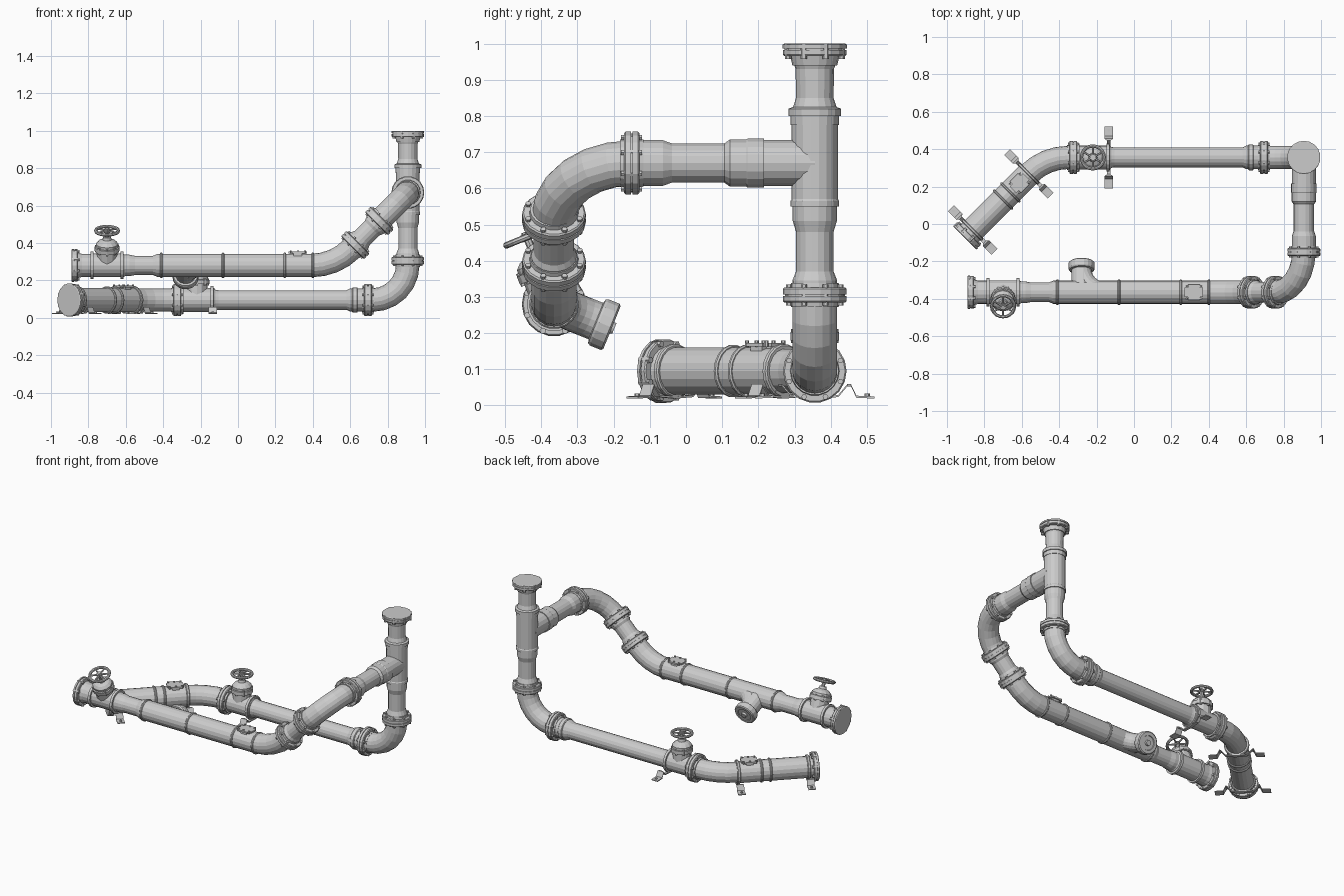
import bpy, bmesh
from math import sin, cos, pi, radians
from mathutils import Vector as V

if "Cube" in bpy.data.objects:
    bpy.data.objects.remove(bpy.data.objects["Cube"])

SIDES = 18
X, Y = 0.908, 0.356          # riser position
LZ, UY, UZ = 0.095, -0.365, 0.28   # lower run height, upper run position
TILT = radians(22)
LEFT, UP = V((-1, 0, 0)), V((0, 0, 1))
DIAG = V((-1, -1, 0)).normalized()
SLOPE = V((-1, 0, -1)).normalized()


def frame(d):
    d = V(d).normalized()
    ref = UP if abs(d.z) < 0.9 else V((1, 0, 0))
    a = ref.cross(d).normalized()
    return d, a, d.cross(a)


def finish(bm, name):
    bmesh.ops.recalc_face_normals(bm, faces=bm.faces)
    me = bpy.data.meshes.new(name)
    bm.to_mesh(me)
    bm.free()
    ob = bpy.data.objects.new(name, me)
    bpy.context.collection.objects.link(ob)
    return ob


def skin(bm, rings, loop=False):
    n = len(rings[0])
    pairs = list(zip(rings, rings[1:] + rings[:1])) if loop else list(zip(rings, rings[1:]))
    for r0, r1 in pairs:
        for i in range(n):
            j = (i + 1) % n
            bm.faces.new((r0[i], r0[j], r1[j], r1[i]))
    if not loop:
        bm.faces.new(rings[0])
        bm.faces.new(rings[-1])


def lathe(bm, o, d, prof, n=SIDES, loop=False):
    # profile of (distance along axis, radius)
    o = V(o)
    d, a, b = frame(d)
    skin(bm, [[bm.verts.new(o + d * t + (a * cos(2 * pi * i / n) + b * sin(2 * pi * i / n)) * r)
               for i in range(n)] for t, r in prof], loop)


def pipe(name, o, d, prof, n=SIDES):
    bm = bmesh.new()
    lathe(bm, o, d, prof, n)
    return finish(bm, name)


def collar(name, o, d, w=0.02, r=0.071):
    pipe(name, o, d, [(-w / 2, r - .004), (-w / 2 + .004, r), (w / 2 - .004, r), (w / 2, r - .004)])


def elbow(name, p, d1, d2, R, r, seg=6):
    p, d1, d2 = V(p), V(d1).normalized(), V(d2).normalized()
    ang = d1.angle(d2)
    nrm = (d2 - d1 * d1.dot(d2)).normalized()
    side, c = d1.cross(nrm), p + nrm * R
    bm, rings = bmesh.new(), []
    for k in range(seg + 1):
        t = ang * k / seg
        rad = -nrm * cos(t) + d1 * sin(t)
        rings.append([bm.verts.new(c + rad * R + (rad * cos(2 * pi * i / SIDES) + side * sin(2 * pi * i / SIDES)) * r)
                      for i in range(SIDES)])
    skin(bm, rings)
    finish(bm, name)
    return c + (-nrm * cos(ang) + d1 * sin(ang)) * R


def flange(name, o, d, w=0.042, r=0.088, bolts=8):
    h = w / 2
    bm = bmesh.new()
    lathe(bm, o, d, [(-h - .012, .066), (-h, .068), (-h, r - .004), (-h + .004, r), (-.002, r), (-.002, r - .005),
                     (.002, r - .005), (.002, r), (h - .004, r), (h, r - .004), (h, .068), (h + .012, .066)])
    ax, a, b = frame(d)
    for i in range(bolts):
        t = 2 * pi * (i + .5) / bolts
        lathe(bm, V(o) + (a * cos(t) + b * sin(t)) * (r - .011), d, [(-h - .008, .008), (h + .008, .008)], 6)
    finish(bm, name)


def end_flange(name, o, d):
    # blind flange, o is the outer face
    bm = bmesh.new()
    lathe(bm, o, d, [(-.06, .062), (-.034, .068), (-.034, .085), (-.03, .088), (-.017, .088), (-.017, .084),
                     (-.013, .084), (-.013, .089), (-.003, .089), (0, .084)])
    ax, a, b = frame(d)
    for i in range(8):
        t = 2 * pi * (i + .5) / 8
        lathe(bm, V(o) + (a * cos(t) + b * sin(t)) * .08, d, [(-.042, .009), (0, .009)], 6)
    finish(bm, name)


def valve(name, o, d, up):
    # body, bonnet, stem and handwheel
    o, up, d = V(o), V(up).normalized(), V(d)
    bm = bmesh.new()
    lathe(bm, o, d, [(-.1, .056), (-.085, .064), (.085, .064), (.1, .056)])
    for s in (-.08, .08):
        lathe(bm, o + d * s, d, [(-.008, .075), (.008, .075)])
    lathe(bm, o, up, [(0, .056), (.085, .056), (.085, .067), (.108, .067), (.11, .06), (.125, .06), (.14, .045),
                      (.15, .024), (.165, .02)], 12)
    lathe(bm, o, up, [(.16, .011), (.215, .011)], 8)
    ax, a, b = frame(up)
    for i in range(8):
        t = 2 * pi * i / 8
        lathe(bm, o + (a * cos(t) + b * sin(t)) * .059, up, [(.078, .007), (.116, .007)], 6)
    finish(bm, name + "_body")
    bm = bmesh.new()
    c = o + up * .2
    lathe(bm, c, up, [(.009 * sin(2 * pi * k / 8), .061 + .009 * cos(2 * pi * k / 8)) for k in range(8)], 20, True)
    lathe(bm, c, up, [(-.01, .017), (.01, .017)], 10)
    for i in range(6):
        t = 2 * pi * i / 6
        lathe(bm, c, a * cos(t) + b * sin(t), [(.01, .006), (.058, .005)], 6)
    finish(bm, name + "_handwheel")


def block(bm, o, axes, size):
    o = V(o)
    v = [bm.verts.new(o + sum((ax * s * k / 2 for ax, s, k in zip(axes, size, sg)), V()))
         for sg in [(i, j, k) for k in (-1, 1) for i, j in ((-1, -1), (1, -1), (1, 1), (-1, 1))]]
    skin(bm, [v[:4], v[4:]])


def hatch(name, o, d, up, r):
    # bolted inspection cover
    d, up = V(d), V(up)
    s, o = up.cross(d), V(o)
    bm = bmesh.new()
    block(bm, o + up * (r - .012), (d, s, up), (.08, .07, .03))
    block(bm, o + up * (r + .007), (d, s, up), (.1, .085, .01))
    bmesh.ops.bevel(bm, geom=[e for e in bm.edges if abs((e.verts[0].co - e.verts[1].co).normalized().dot(up)) > .9],
                    offset=.018, segments=2, affect='EDGES')
    for i in (-.038, 0, .038):
        for j in (-.033, .033):
            lathe(bm, o + d * i + s * j, up, [(r, .006), (r + .018, .006)], 6)
    finish(bm, name)


def foot(name, o, d, r):
    # pipe clamp with bent strap feet on both sides
    o, d = V(o), V(d)
    s = UP.cross(d)
    collar(name + "_clamp", o, d, .018, r + .009)
    prof = [(0, .022, .02), (.065, .026, .02), (.09, .056, .02), (.1, .056, .045), (.115, .024, .045), (.165, .022, .045)]
    bm = bmesh.new()
    for m in (-1, 1):
        rings = []
        for u, z, w in prof:
            p = V((o.x, o.y, z)) + s * u * m
            rings.append([bm.verts.new(p + d * w / 2 * i + UP * j) for i, j in
                          ((-1, -.003), (1, -.003), (1, .003), (-1, .003))])
        skin(bm, rings)
        lathe(bm, V((o.x, o.y, .02)) + s * .145 * m, UP, [(0, .008), (.013, .008)], 6)
    finish(bm, name + "_strap")


# Vertical riser with tee
pipe("riser", (X, Y, 0), UP, [(.28, .062), (.345, .062), (.37, .052), (.48, .052), (.51, .061), (.55, .061),
     (.55, .067), (.565, .067), (.57, .064), (.775, .064), (.775, .067), (.8, .067), (.8, .073), (.82, .073),
     (.825, .06), (.85, .052), (.93, .053), (.955, .062), (.98, .062)])
flange("riser_flange", (X, Y, .305), UP)
end_flange("riser_top_flange", (X, Y, 1.0), UP)

# Branch from the riser to the upper run
pipe("riser_branch", (X, Y, .67), (0, -1, 0), [(0, .064), (.14, .064), (.14, .069), (.185, .069), (.19, .066),
     (.235, .066), (.25, .055), (.395, .055), (.42, .064), (.51, .064)])
flange("branch_flange", (X, Y - .506, .67), (0, -1, 0))
p = elbow("branch_elbow", (X, -.15, .67), (0, -1, 0), SLOPE, -UY - .15, .063)
flange("slope_flange_upper", p, SLOPE)
pipe("slope_pipe", p, SLOPE, [(0, .063), (.04, .063), (.055, .056), (.13, .056), (.145, .063), (.225, .063)])
flange("slope_flange_lower", p + SLOPE * .182, SLOPE)
q = p + SLOPE * ((p.z - UZ - .3 * (1 - cos(pi / 4))) / cos(pi / 4))
p = elbow("slope_elbow", q, SLOPE, LEFT, .3, .063, 4)

# Upper horizontal run
x0 = p.x
pipe("upper_pipe", p, LEFT, [(x0 - x, r) for x, r in ((x0, .063), (-.43, .063), (-.455, .052), (-.55, .052),
     (-.58, .058), (-.7, .058), (-.79, .063), (-.87, .063))])
for i, x in enumerate((.4, .25, -.08, -.41)):
    collar("upper_collar_%d" % i, (x, UY, UZ), LEFT, .014, .069)
hatch("upper_hatch", (.32, UY, UZ), LEFT, UP, .063)
valve("upper_valve", (-.7, UY, UZ), LEFT, (0, -sin(TILT), cos(TILT)))
end_flange("upper_end_flange", (-.89, UY, UZ), LEFT)

# Swept side outlet, capped
out = V((0, cos(TILT), -sin(TILT)))
elbow("outlet_sweep", (-.15, UY, UZ), LEFT, out, .13, .054)
pipe("outlet", (-.28, UY, UZ), out, [(0, .055), (.125, .055), (.128, .066), (.135, .07), (.168, .07), (.173, .064),
     (.173, .045), (.168, .043), (.168, .018), (.18, .016)])

# Lower elbow and run
elbow("riser_elbow", (X - .19, Y, LZ), (1, 0, 0), UP, .19, .063)
flange("lower_flange_right", (.695, Y, LZ), LEFT)
pipe("lower_pipe", (0, Y, LZ), LEFT, [(-x, r) for x, r in ((.72, .063), (.6, .063), (.58, .053), (-.105, .053),
     (-.13, .058), (-.3, .06), (-.352, .062))])
collar("lower_collar", (.625, Y, LZ), LEFT, .03, .069)
valve("lower_valve", (-.22, Y, LZ), LEFT, UP)
flange("lower_flange_left", (-.325, Y, LZ), LEFT)
foot("lower_foot", (-.135, Y, LZ), LEFT, .058)

# Diagonal end section
p = elbow("diagonal_elbow", (-.35, Y, LZ), LEFT, DIAG, .3, .062, 4)
pipe("diagonal_pipe", p, DIAG, [(-.01, .062), (.01, .066), (.46, .066)])
hatch("diagonal_hatch", p + DIAG * .07, DIAG, UP, .066)
for i, t in enumerate((.14, .195)):
    collar("diagonal_collar_%d" % i, p + DIAG * t, DIAG, .014, .073)
foot("diagonal_foot_inner", p, DIAG, .066)
foot("diagonal_foot_outer", p + DIAG * .425, DIAG, .066)
end_flange("diagonal_end_flange", p + DIAG * .485, DIAG)
